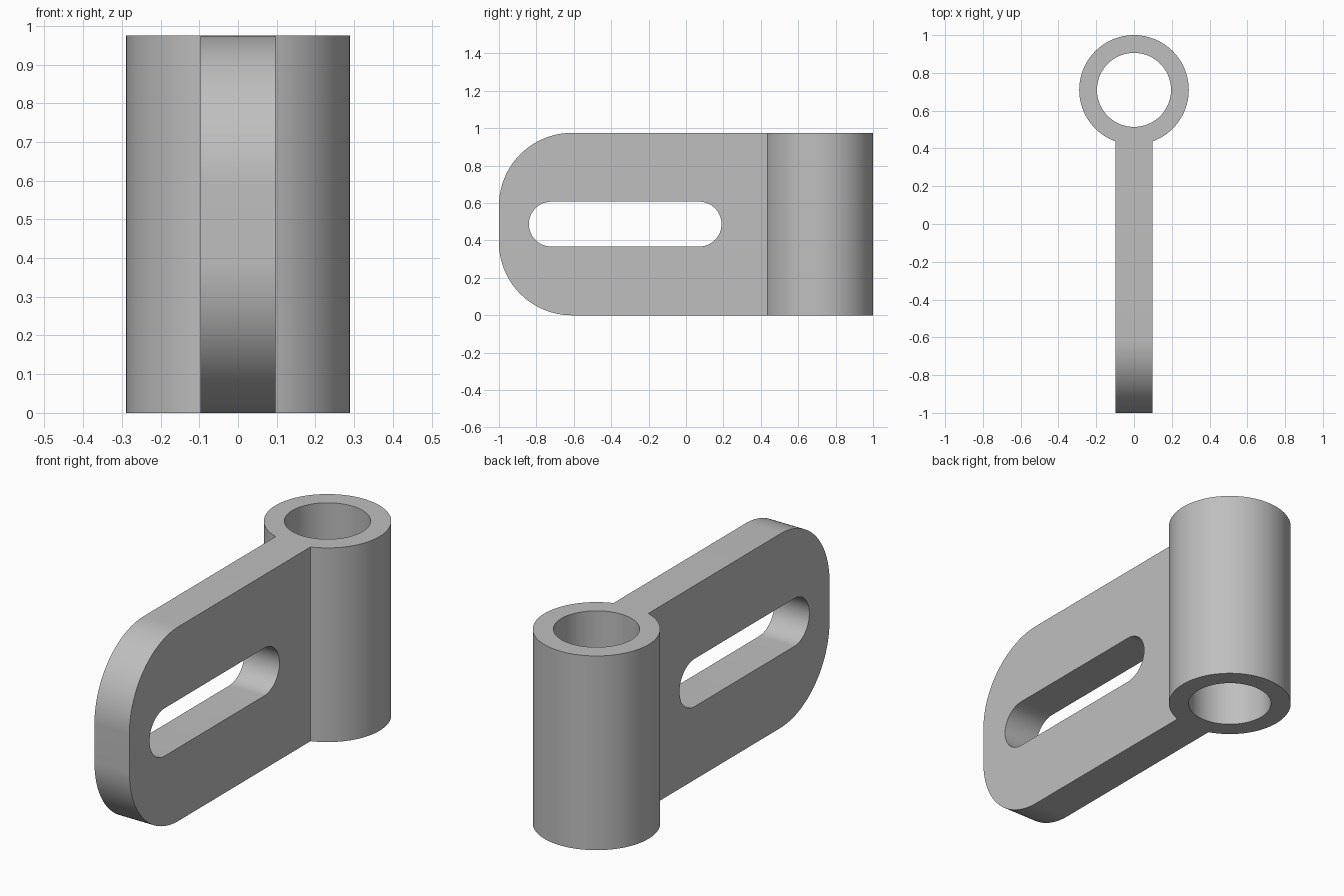
import bpy, bmesh
from math import cos, sin, pi, radians
from mathutils import Vector

cube = bpy.data.objects.get("Cube")
if cube:
    bpy.data.objects.remove(cube, do_unlink=True)

HEIGHT = 0.975
HALF_THICK = 0.097
TUBE_Y, TUBE_R, BORE_R = 0.71, 0.29, 0.196

grey = bpy.data.materials.new("grey metal")
grey.use_nodes = True
colour = (0.52, 0.52, 0.52, 1)
grey.diffuse_color = colour
grey.node_tree.nodes["Principled BSDF"].inputs["Base Color"].default_value = colour


def arc(cx, cy, r, start, end, steps):
    """Points along a circular arc, angles in degrees."""
    angles = [radians(start + (end - start) * i / steps) for i in range(steps + 1)]
    return [(cx + r * cos(a), cy + r * sin(a)) for a in angles]


def prism(name, outline, to_point, push):
    """Solid made by extruding a closed 2D outline."""
    bm = bmesh.new()
    face = bm.faces.new([bm.verts.new(to_point(u, v)) for u, v in outline])
    new = bmesh.ops.extrude_face_region(bm, geom=[face])["geom"]
    bmesh.ops.translate(bm, vec=Vector(push),
                        verts=[g for g in new if isinstance(g, bmesh.types.BMVert)])
    bmesh.ops.recalc_face_normals(bm, faces=bm.faces)
    mesh = bpy.data.meshes.new(name)
    bm.to_mesh(mesh)
    bm.free()
    mesh.materials.append(grey)
    obj = bpy.data.objects.new(name, mesh)
    bpy.context.collection.objects.link(obj)
    return obj


def side_prism(name, outline, half):
    return prism(name, outline, lambda y, z: (-half, y, z), (2 * half, 0, 0))


def upright_prism(name, r, bottom, top):
    ring = arc(0, TUBE_Y, r, 0, 360, 96)[:-1]
    return prism(name, ring, lambda x, y: (x, y, bottom), (0, 0, top - bottom))


# Flat arm with two rounded front corners, running into the tube
corner = 0.39
arm = ([(0.6, 0), (0.6, HEIGHT)]
       + arc(-1 + corner, HEIGHT - corner, corner, 90, 180, 32)
       + arc(-1 + corner, corner, corner, 180, 270, 32))
bracket = side_prism("slotted_bracket", arm, HALF_THICK)

# Upright tube, bore and long slot
tube = upright_prism("tube_wall", TUBE_R, 0, HEIGHT)
bore = upright_prism("bore_cutter", BORE_R, -0.1, HEIGHT + 0.1)
slot_r, mid = 0.12, HEIGHT / 2
slot = side_prism("slot_cutter",
                  arc(0.19 - slot_r, mid, slot_r, -90, 90, 32)
                  + arc(-0.84 + slot_r, mid, slot_r, 90, 270, 32), 0.2)

# Join the tube, then cut the openings
for tool, operation in ((tube, "UNION"), (bore, "DIFFERENCE"), (slot, "DIFFERENCE")):
    mod = bracket.modifiers.new(tool.name, "BOOLEAN")
    mod.operation, mod.solver, mod.object = operation, "EXACT", tool
    tool.hide_render = True

bpy.ops.object.select_all(action="DESELECT")
bpy.context.view_layer.objects.active = bracket
bracket.select_set(True)
for mod in list(bracket.modifiers):
    bpy.ops.object.modifier_apply(modifier=mod.name)
for tool in (tube, bore, slot):
    bpy.data.objects.remove(tool, do_unlink=True)

bpy.ops.object.shade_smooth_by_angle(angle=radians(30))
